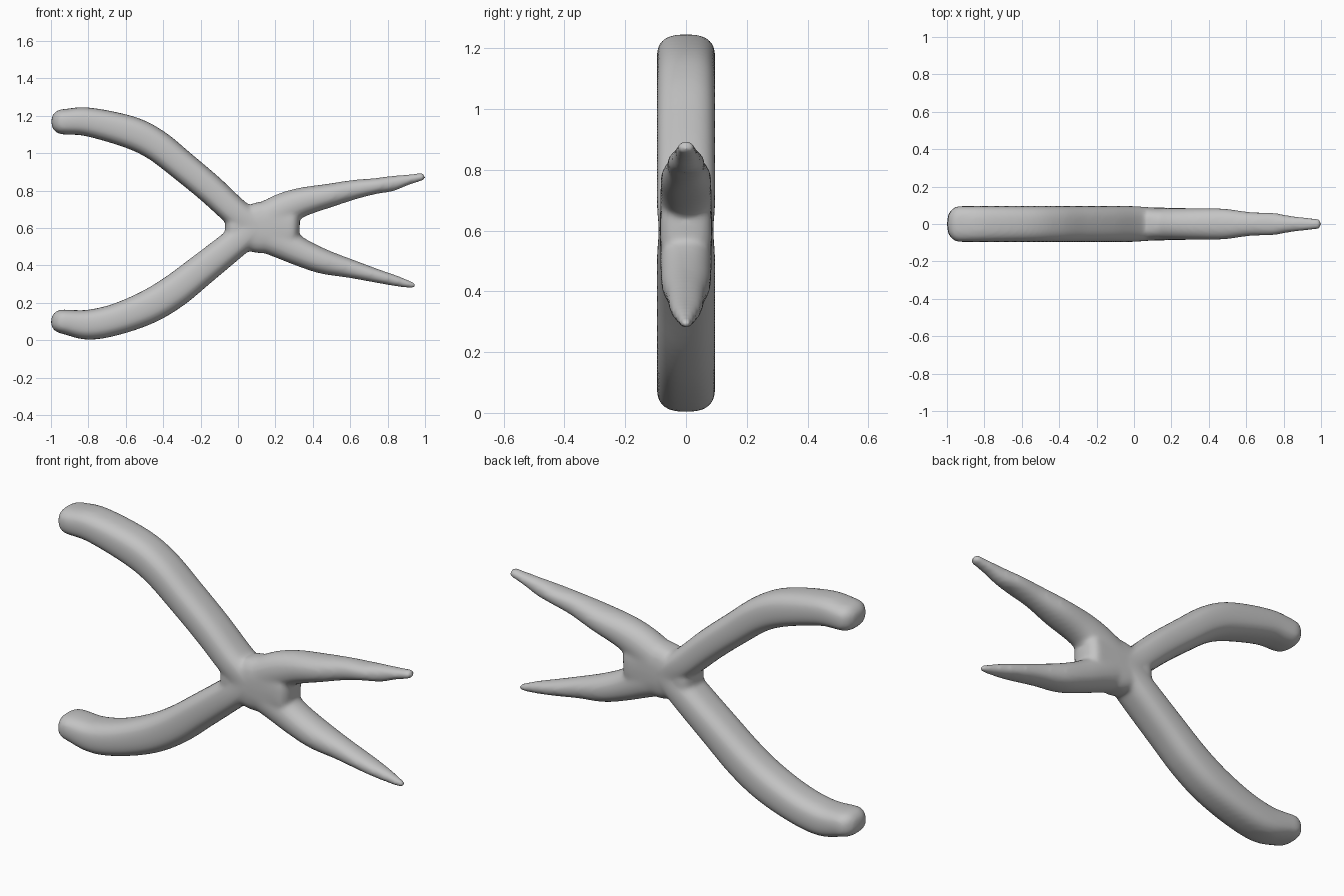
import bpy, bmesh, math
from mathutils import Vector

cube = bpy.data.objects.get("Cube")
if cube:
    bpy.data.objects.remove(cube, do_unlink=True)

SIDES, STEPS, DOME = 32, 6, 6

metal = bpy.data.materials.new("grey_metal")
metal.use_nodes = True
grey = (0.55, 0.55, 0.55, 1)
metal.diffuse_color = grey
metal.node_tree.nodes["Principled BSDF"].inputs["Base Color"].default_value = grey


def spline(keys):
    """Catmull-Rom through (x, z, half width, half depth) keys."""
    k = [Vector(p) for p in keys]
    k = [k[0] * 2 - k[1]] + k + [k[-1] * 2 - k[-2]]
    out = []
    for a, b, c, d in zip(k, k[1:], k[2:], k[3:]):
        for i in range(STEPS):
            t = i / STEPS
            out.append(0.5 * (2 * b + (c - a) * t + (2 * a - 5 * b + 4 * c - d) * t ** 2
                              + (3 * b - a - 3 * c + d) * t ** 3))
    return out + [k[-2]]


def power(v, e):
    return math.copysign(abs(v) ** e, v)


def limb(bm, keys, square, cap):
    """Sweep a rounded section along the keys; both ends close with a dome of length cap."""
    path = spline(keys)
    rings = []

    def ring(p, direction, shift, scale):
        n = Vector((-direction.y, direction.x))
        c = p.xy + direction * shift
        loop = []
        for i in range(SIDES):
            a = math.tau * i / SIDES
            q = c + n * power(math.cos(a), square) * p.z * scale
            loop.append(bm.verts.new((q.x, power(math.sin(a), square) * p.w * scale, q.y)))
        rings.append(loop)

    dirs = []
    for i in range(len(path)):
        a, b = path[max(i - 1, 0)], path[min(i + 1, len(path) - 1)]
        dirs.append((b.xy - a.xy).normalized())
    angles = [math.pi / 2 * (j + 0.5) / DOME for j in range(DOME)]
    for a in reversed(angles):
        ring(path[0], dirs[0], -cap * math.sin(a), math.cos(a) ** 0.8)
    for p, d in zip(path, dirs):
        ring(p, d, 0, 1)
    for a in angles:
        ring(path[-1], dirs[-1], cap * math.sin(a), math.cos(a) ** 0.8)
    for r, s in zip(rings, rings[1:]):
        for i in range(SIDES):
            j = (i + 1) % SIDES
            bm.faces.new((r[i], r[j], s[j], s[i]))
    bm.faces.new(rings[0])
    bm.faces.new(rings[-1])


bm = bmesh.new()
H = 0.096

# Upper and lower handles
limb(bm, [(0.08, 0.61, 0.08, 0.09), (-0.02, 0.69, 0.076, H), (-0.15, 0.81, 0.078, H),
          (-0.30, 0.935, 0.08, H), (-0.44, 1.045, 0.084, H), (-0.58, 1.113, 0.086, H),
          (-0.80, 1.167, 0.077, H), (-0.93, 1.168, 0.068, H)], 0.75, 0.068)
limb(bm, [(0.08, 0.60, 0.08, 0.09), (-0.04, 0.50, 0.08, H), (-0.20, 0.372, 0.085, H),
          (-0.34, 0.262, 0.09, H), (-0.48, 0.178, 0.09, H), (-0.65, 0.112, 0.084, H),
          (-0.80, 0.083, 0.08, H), (-0.93, 0.099, 0.065, H)], 0.75, 0.07)

# Hub joining the handles and jaws
limb(bm, [(-0.02, 0.60, 0.07, 0.088), (0.08, 0.60, 0.13, 0.088),
          (0.18, 0.605, 0.135, 0.087), (0.28, 0.60, 0.12, 0.085)], 0.7, 0.05)

# Upper and lower tapering jaws
limb(bm, [(0.12, 0.63, 0.095, 0.085), (0.24, 0.696, 0.09, 0.085), (0.34, 0.738, 0.078, 0.084),
          (0.48, 0.772, 0.064, 0.082), (0.62, 0.805, 0.052, 0.064), (0.74, 0.825, 0.042, 0.06),
          (0.82, 0.837, 0.041, 0.046), (0.90, 0.856, 0.029, 0.036),
          (0.975, 0.872, 0.021, 0.03)], 0.9, 0.027)
limb(bm, [(0.12, 0.575, 0.095, 0.085), (0.23, 0.525, 0.088, 0.085), (0.34, 0.468, 0.075, 0.084),
          (0.46, 0.42, 0.066, 0.08), (0.60, 0.383, 0.05, 0.064), (0.75, 0.342, 0.036, 0.053),
          (0.85, 0.316, 0.028, 0.036), (0.925, 0.296, 0.018, 0.02)], 0.9, 0.025)

bmesh.ops.recalc_face_normals(bm, faces=bm.faces)
mesh = bpy.data.meshes.new("pliers_body")
bm.to_mesh(mesh)
bm.free()
mesh.materials.append(metal)
body = bpy.data.objects.new("pliers_body", mesh)
bpy.context.collection.objects.link(body)

# Fuse the parts into one skin and soften the joints
fuse = body.modifiers.new("fuse", "REMESH")
fuse.mode = "VOXEL"
fuse.voxel_size = 0.011
fuse.use_smooth_shade = True
soften = body.modifiers.new("soften", "SMOOTH")
soften.factor = 0.5
soften.iterations = 8
